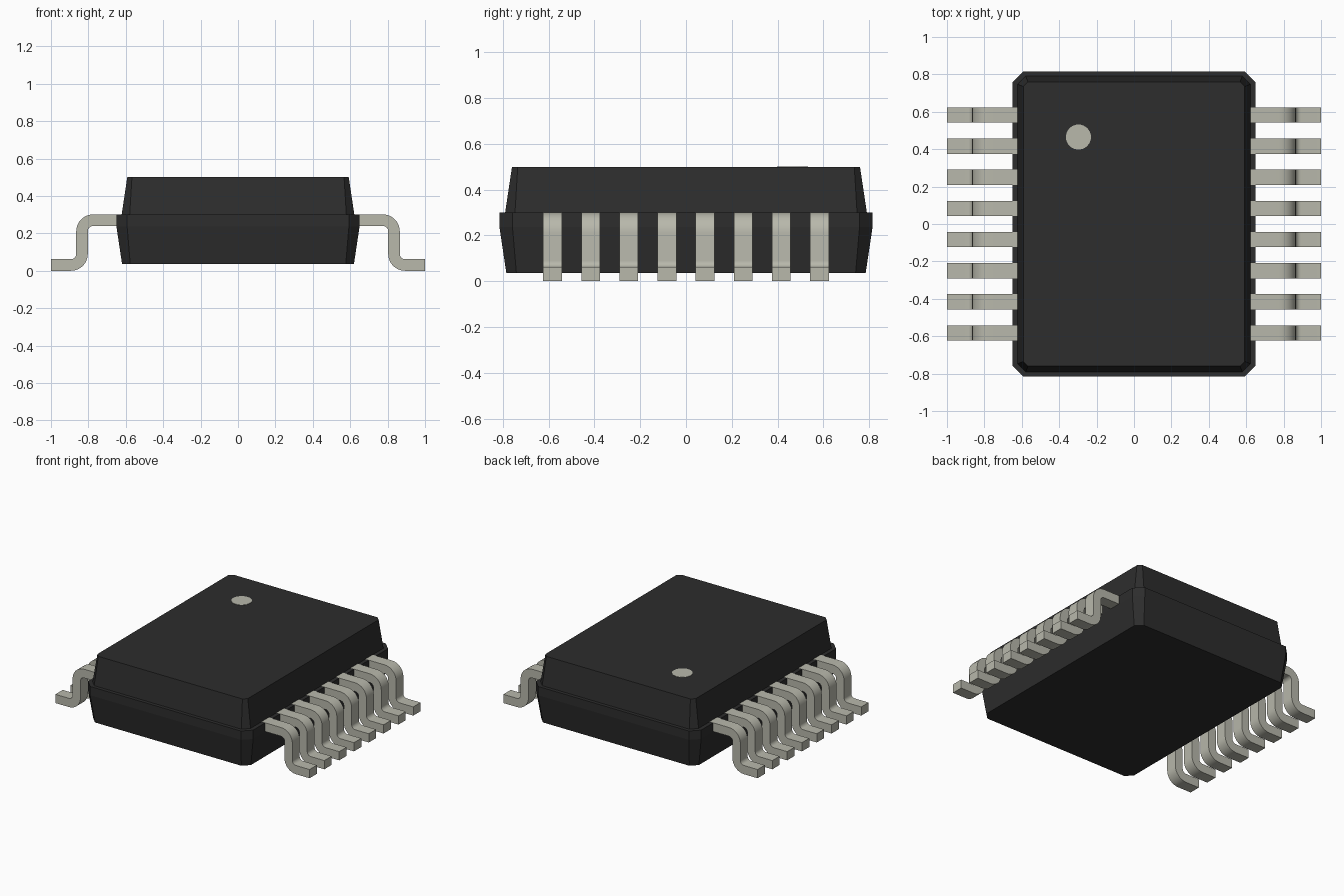
import bpy, bmesh, math

cube = bpy.data.objects.get("Cube")
if cube:
    bpy.data.objects.remove(cube, do_unlink=True)


def make_material(name, rgb):
    mat = bpy.data.materials.new(name)
    mat.use_nodes = True
    color = (*rgb, 1.0)
    mat.diffuse_color = color
    mat.node_tree.nodes["Principled BSDF"].inputs["Base Color"].default_value = color
    return mat


black = make_material("black plastic", (0.026, 0.026, 0.026))
metal = make_material("tin metal", (0.48, 0.48, 0.41))


def finish(bm, name, mat):
    bmesh.ops.recalc_face_normals(bm, faces=bm.faces)
    mesh = bpy.data.meshes.new(name)
    bm.to_mesh(mesh)
    bm.free()
    mesh.materials.append(mat)
    obj = bpy.data.objects.new(name, mesh)
    bpy.context.collection.objects.link(obj)
    return obj


def chamfered_ring(bm, hx, hy, c, z):
    """Rectangle with cut corners, as a loop of vertices."""
    pts = [(hx, hy - c), (hx - c, hy), (c - hx, hy), (-hx, hy - c),
           (-hx, c - hy), (c - hx, -hy), (hx - c, -hy), (hx, c - hy)]
    return [bm.verts.new((x, y, z)) for x, y in pts]


# Package body: half width, half depth, corner cut, height for each level
LEVELS = [(0.62, 0.785, 0.044, 0.037),
          (0.65, 0.815, 0.057, 0.237),
          (0.65, 0.815, 0.057, 0.300),
          (0.622, 0.79, 0.043, 0.300),
          (0.592, 0.76, 0.025, 0.500)]
bm = bmesh.new()
rings = [chamfered_ring(bm, *level) for level in LEVELS]
for low, high in zip(rings, rings[1:]):
    for i in range(8):
        j = (i + 1) % 8
        bm.faces.new((low[i], low[j], high[j], high[i]))
bm.faces.new(rings[0])
bm.faces.new(rings[-1])
finish(bm, "body", black)

# Orientation dot: thin plate on the top face
bm = bmesh.new()
bmesh.ops.create_cone(bm, cap_ends=True, segments=32, radius1=0.067,
                      radius2=0.067, depth=0.004)
dot = finish(bm, "orientation_dot", metal)
dot.location = (-0.297, 0.465, 0.5)


# Bent pins
PIN_WIDTH, PIN_COUNT, PIN_SPAN = 0.082, 8, 1.166
INNER, OUTER, STEPS = 0.028, 0.090, 8


def arc(cx, cz, r, start, end):
    angles = [math.radians(start + (end - start) * i / STEPS) for i in range(STEPS + 1)]
    return [(cx + r * math.cos(a), cz + r * math.sin(a)) for a in angles]


def pin_sides():
    """Matching upper and lower outlines of the S-shaped pin."""
    shoulder, heel = (0.775, 0.211), (0.893, 0.090)
    upper = [(0.60, 0.301)] + arc(*shoulder, OUTER, 90, 0)
    upper += arc(*heel, INNER, 180, 270) + [(1.0, 0.062)]
    lower = [(0.60, 0.239)] + arc(*shoulder, INNER, 90, 0)
    lower += arc(*heel, OUTER, 180, 270) + [(1.0, 0.0)]
    return upper, lower


def make_pin(name, side, y):
    bm = bmesh.new()
    # Four vertices for each cross-section along the pin
    sections = []
    for (ux, uz), (lx, lz) in zip(*pin_sides()):
        sections.append([bm.verts.new((side * x, y + dy, z)) for x, dy, z in (
            (ux, -PIN_WIDTH / 2, uz), (ux, PIN_WIDTH / 2, uz),
            (lx, PIN_WIDTH / 2, lz), (lx, -PIN_WIDTH / 2, lz))])
    for a, b in zip(sections, sections[1:]):
        for i in range(4):
            j = (i + 1) % 4
            bm.faces.new((a[i], a[j], b[j], b[i]))
    bm.faces.new(sections[0])
    bm.faces.new(sections[-1])
    return finish(bm, name, metal)


pins = []
for side, label in ((1, "left"), (-1, "right")):
    for n in range(PIN_COUNT):
        y = PIN_SPAN * (n / (PIN_COUNT - 1) - 0.5)
        pins.append(make_pin(f"{label}_pin_{n + 1}", side, y))

# Smooth bends with crisp pin edges
bpy.ops.object.select_all(action="DESELECT")
for obj in pins:
    obj.select_set(True)
bpy.context.view_layer.objects.active = pins[0]
bpy.ops.object.shade_smooth_by_angle(angle=math.radians(30))
